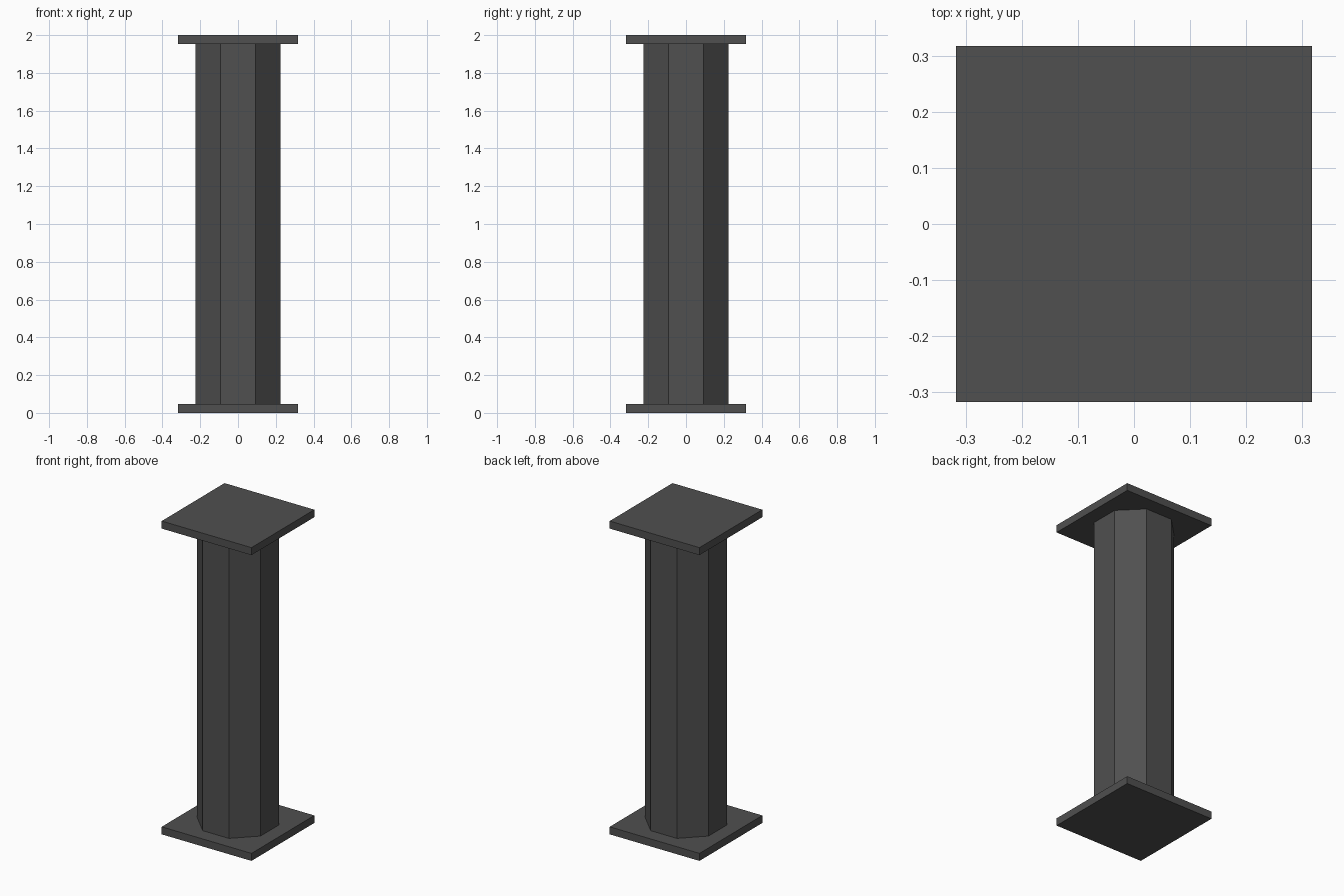
import bpy
from math import pi, cos

if "Cube" in bpy.data.objects:
    bpy.data.objects.remove(bpy.data.objects["Cube"])

HEIGHT = 2.0
PLATE_SIZE = 0.634
PLATE_THICK = 0.048
SHAFT_APOTHEM = 0.224

dark_grey = bpy.data.materials.new("dark_grey")
dark_grey.diffuse_color = (0.08, 0.08, 0.08, 1)
dark_grey.use_nodes = True
dark_grey.node_tree.nodes["Principled BSDF"].inputs["Base Color"].default_value = dark_grey.diffuse_color


def finish(name):
    obj = bpy.context.object
    obj.name = name
    bpy.ops.object.transform_apply(location=False, rotation=True, scale=True)
    obj.data.materials.append(dark_grey)


def plate(name, z):
    bpy.ops.mesh.primitive_cube_add(size=1, location=(0, 0, z))
    bpy.context.object.scale = (PLATE_SIZE, PLATE_SIZE, PLATE_THICK)
    finish(name)


# Square base and cap plates
plate("base_plate", PLATE_THICK / 2)
plate("cap_plate", HEIGHT - PLATE_THICK / 2)

# Octagonal shaft, flat sides facing the axes
bpy.ops.mesh.primitive_cylinder_add(
    vertices=8,
    radius=SHAFT_APOTHEM / cos(pi / 8),
    depth=HEIGHT - 2 * PLATE_THICK,
    location=(0, 0, HEIGHT / 2),
    rotation=(0, 0, pi / 8),
)
finish("column_shaft")
